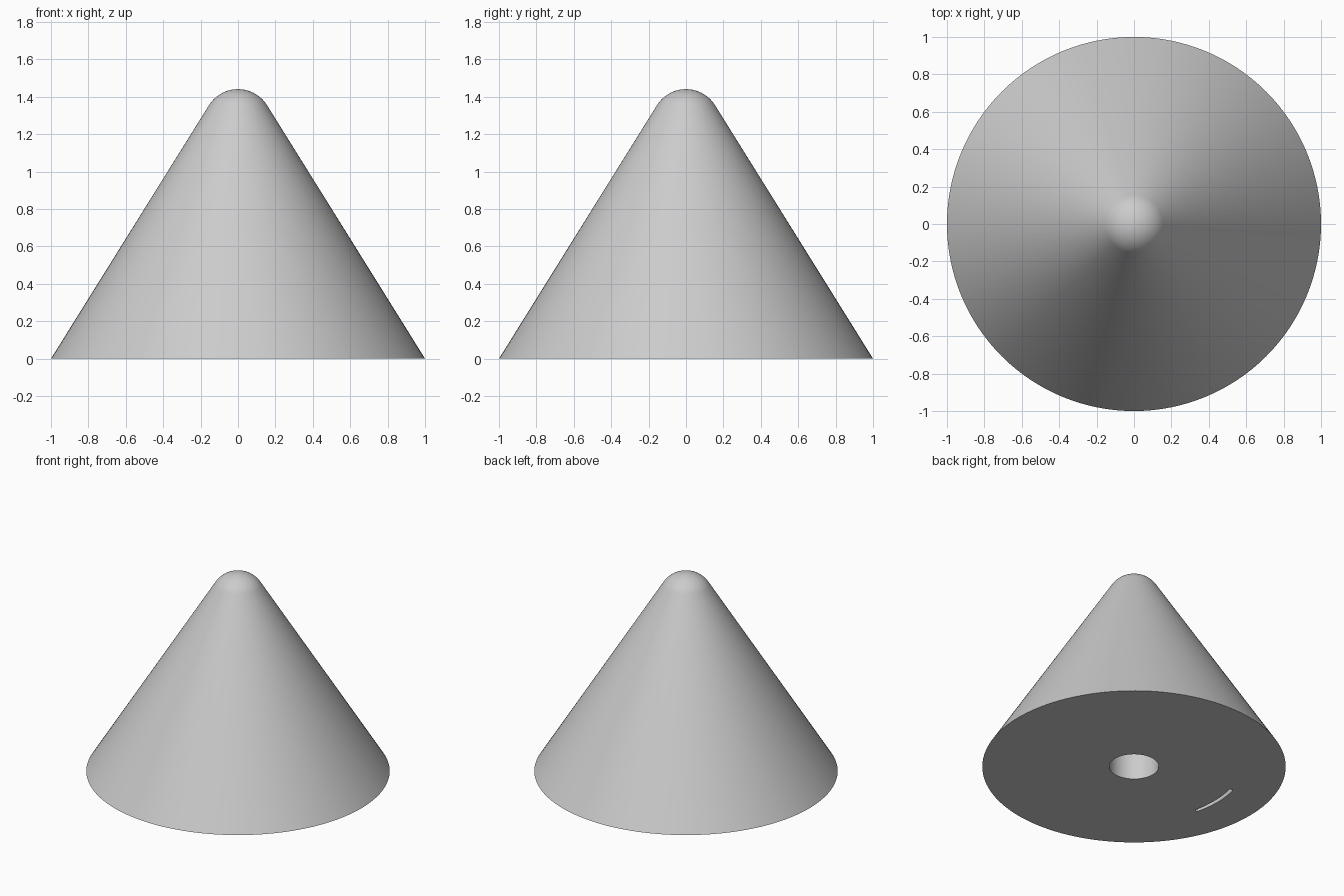
import bpy, bmesh
from math import radians, sin, cos, pi
from mathutils import Vector

SEGMENTS = 128
TIP_RADIUS, TIP_CENTRE = 0.183, 1.258
TANGENT = radians(32)          # where the rounded tip meets the flank
HOLE_RADIUS, HOLE_DEPTH = 0.163, 0.5
SLOT_RADIUS, SLOT_HALF_WIDTH, SLOT_DEPTH = 0.71, 0.013, 0.05

if "Cube" in bpy.data.objects:
    bpy.data.objects.remove(bpy.data.objects["Cube"], do_unlink=True)

grey = bpy.data.materials.new("light_grey")
grey.use_nodes = True
colour = (0.6, 0.6, 0.6, 1)
grey.diffuse_color = colour
grey.node_tree.nodes["Principled BSDF"].inputs["Base Color"].default_value = colour


def make_object(name, bm):
    bmesh.ops.recalc_face_normals(bm, faces=bm.faces)
    mesh = bpy.data.meshes.new(name)
    bm.to_mesh(mesh)
    bm.free()
    mesh.materials.append(grey)
    obj = bpy.data.objects.new(name, mesh)
    bpy.context.collection.objects.link(obj)
    return obj


# Cone body: blind hole, flat base, straight flank and rounded tip, turned in one piece
profile = [(0, HOLE_DEPTH), (HOLE_RADIUS, HOLE_DEPTH), (HOLE_RADIUS, 0), (1, 0)]
for i in range(17):
    a = TANGENT + (pi / 2 - TANGENT) * i / 16
    profile.append((TIP_RADIUS * cos(a), TIP_CENTRE + TIP_RADIUS * sin(a)))
bm = bmesh.new()
verts = [bm.verts.new((r, 0, z)) for r, z in profile]
edges = [bm.edges.new(pair) for pair in zip(verts, verts[1:])]
bmesh.ops.spin(bm, geom=verts + edges, cent=(0, 0, 0), axis=(0, 0, 1),
               angle=2 * pi, steps=SEGMENTS)
bmesh.ops.remove_doubles(bm, verts=bm.verts, dist=1e-5)
cone = make_object("cone_body", bm)

# Curved slot cutter with rounded ends
start, end = radians(166), radians(194)


def polar(r, a):
    return Vector((r * cos(a), r * sin(a), -SLOT_DEPTH))


def arc(r, a, b, n=20):
    return [polar(r, a + (b - a) * i / n) for i in range(n + 1)]


def round_end(angle, first):
    centre = polar(SLOT_RADIUS, angle)
    return [centre + SLOT_HALF_WIDTH * Vector((cos(first + pi * i / 6), sin(first + pi * i / 6), 0))
            for i in range(1, 6)]


outline = (arc(SLOT_RADIUS + SLOT_HALF_WIDTH, start, end) + round_end(end, end)
           + arc(SLOT_RADIUS - SLOT_HALF_WIDTH, end, start) + round_end(start, start + pi))
bm = bmesh.new()
face = bm.faces.new([bm.verts.new(p) for p in outline])
top = bmesh.ops.extrude_face_region(bm, geom=[face])["geom"]
bmesh.ops.translate(bm, vec=(0, 0, 2 * SLOT_DEPTH),
                    verts=[v for v in top if isinstance(v, bmesh.types.BMVert)])
cutter = make_object("slot_cutter", bm)
cutter.hide_render = True

# Cut the slot into the base
cut = cone.modifiers.new("slot", 'BOOLEAN')
cut.operation, cut.solver, cut.object = 'DIFFERENCE', 'EXACT', cutter
bpy.ops.object.select_all(action='DESELECT')
cone.select_set(True)
bpy.context.view_layer.objects.active = cone
bpy.ops.object.modifier_apply(modifier=cut.name)
bpy.data.objects.remove(cutter, do_unlink=True)

bpy.ops.object.shade_smooth_by_angle(angle=radians(30))
